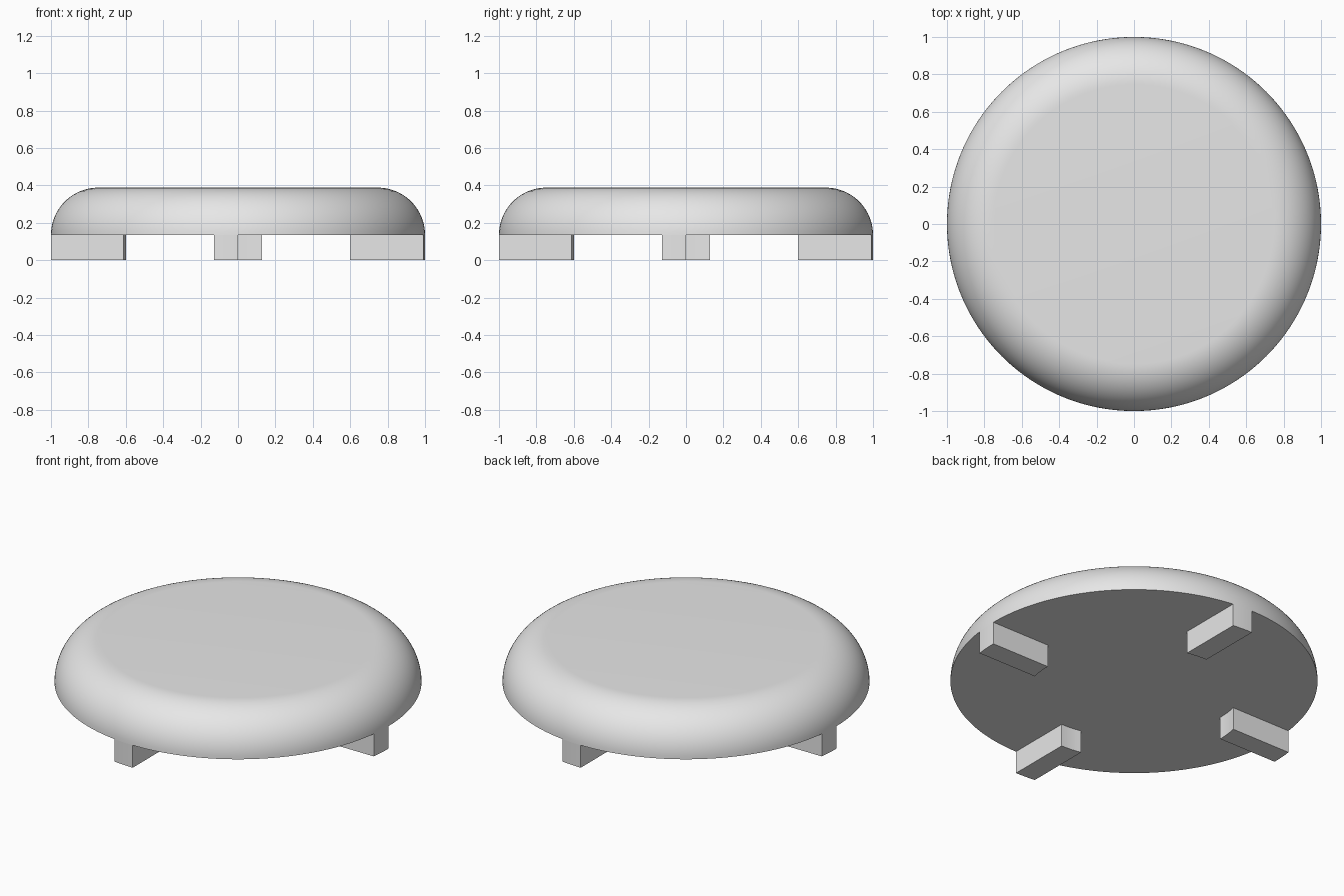
import bpy, bmesh, math
from mathutils import Matrix, Vector

cube = bpy.data.objects.get("Cube")
if cube:
    bpy.data.objects.remove(cube, do_unlink=True)

RADIUS, BASE_Z, TOP_Z, FLAT_R = 1.0, 0.135, 0.388, 0.747
LEG_WIDTH, LEG_INNER_R = 0.127, 0.613

grey = bpy.data.materials.new("plain_grey")
grey.use_nodes = True
colour = (0.8, 0.8, 0.8, 1)
grey.diffuse_color = colour
grey.node_tree.nodes["Principled BSDF"].inputs["Base Color"].default_value = colour


def finish(name, bm):
    """Turn a bmesh into a shaded object with the grey material."""
    bmesh.ops.recalc_face_normals(bm, faces=bm.faces)
    mesh = bpy.data.meshes.new(name)
    bm.to_mesh(mesh)
    bm.free()
    mesh.materials.append(grey)
    obj = bpy.data.objects.new(name, mesh)
    bpy.context.collection.objects.link(obj)
    bpy.ops.object.select_all(action='DESELECT')
    obj.select_set(True)
    bpy.context.view_layer.objects.active = obj
    bpy.ops.object.shade_smooth_by_angle(angle=math.radians(30))
    return obj


# Round top: a flat disc with a quarter-round rim, lofted ring by ring
bm = bmesh.new()
SEGMENTS, STEPS = 192, 20
rings = []
for i in range(STEPS + 1):
    a = math.pi / 2 * i / STEPS
    r = FLAT_R + (RADIUS - FLAT_R) * math.cos(a)
    z = BASE_Z + (TOP_Z - BASE_Z) * math.sin(a)
    rings.append([bm.verts.new((r * math.cos(t), r * math.sin(t), z))
                  for t in (math.tau * k / SEGMENTS for k in range(SEGMENTS))])
for low, high in zip(rings, rings[1:]):
    for k in range(SEGMENTS):
        n = (k + 1) % SEGMENTS
        bm.faces.new((low[k], low[n], high[n], high[k]))
bm.faces.new(rings[0])
bm.faces.new(rings[-1])
finish("round_top", bm)


# Feet: straight bars beside each axis, with ends that follow the round rim
def foot(name, angle):
    bm = bmesh.new()
    ts = [-LEG_WIDTH * i / 4 for i in range(5)]
    arc = lambda r, t: Vector((math.sqrt(r * r - t * t), t, 0))
    outline = [arc(RADIUS, t) for t in ts]
    outline += [arc(LEG_INNER_R, t) for t in reversed(ts)]
    face = bm.faces.new([bm.verts.new(p) for p in outline])
    new = bmesh.ops.extrude_face_region(bm, geom=[face])["geom"]
    bmesh.ops.translate(bm, vec=(0, 0, BASE_Z),
                        verts=[g for g in new if isinstance(g, bmesh.types.BMVert)])
    bmesh.ops.rotate(bm, verts=bm.verts, cent=(0, 0, 0),
                     matrix=Matrix.Rotation(angle, 3, 'Z'))
    finish(name, bm)


for i, side in enumerate(("left", "back", "right", "front")):
    foot(side + "_foot", i * math.pi / 2)
